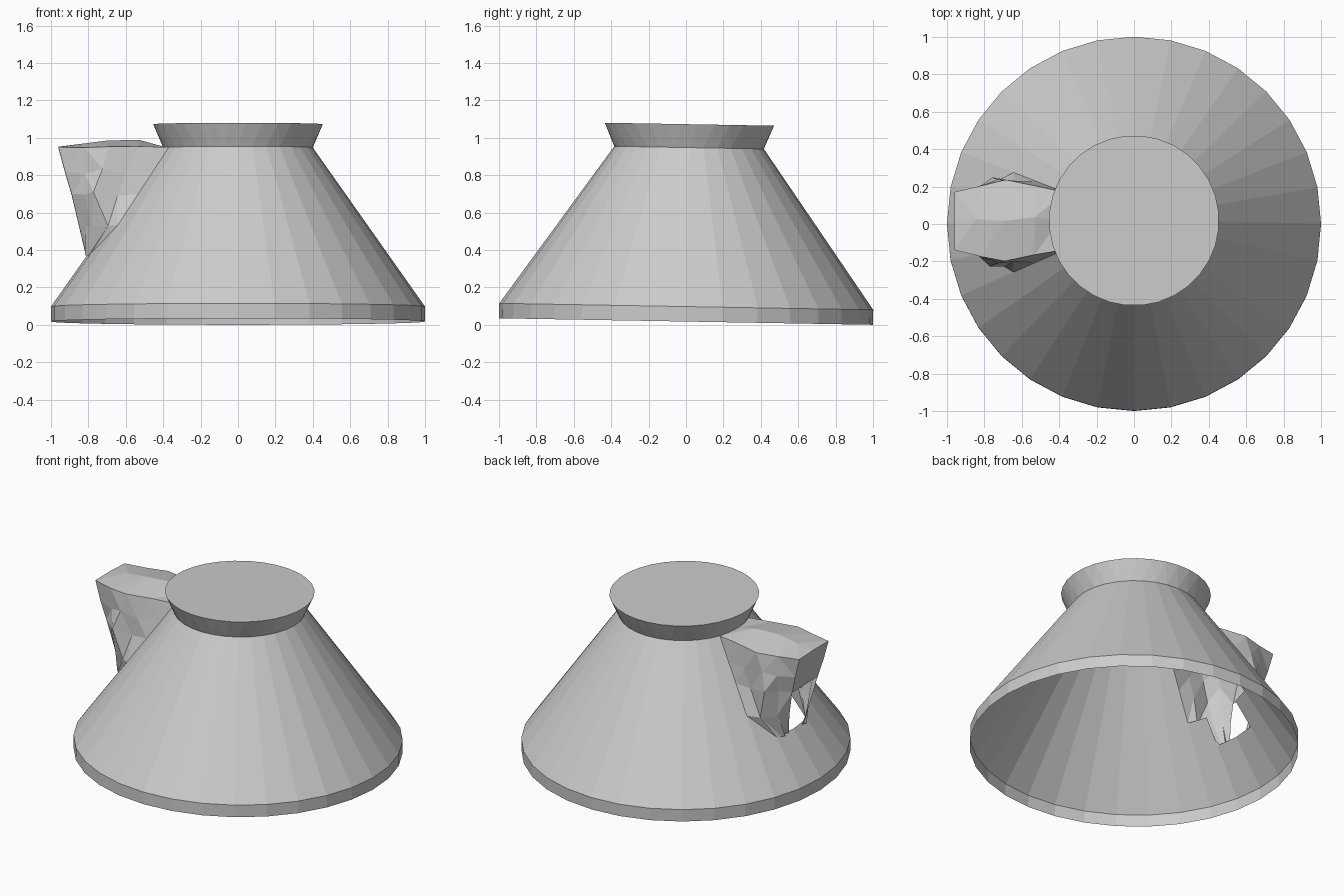
import bpy, bmesh, random
from math import pi, sin, cos, radians
from mathutils import Matrix, Vector

if "Cube" in bpy.data.objects:
    bpy.data.objects.remove(bpy.data.objects["Cube"])

random.seed(4)
SIDES = 32
STEP = 2 * pi / SIDES
TILT = Matrix.Translation((0, 0, 0.0175)) @ Matrix.Rotation(radians(-1), 4, 'X')


def cone_radius(z):
    return 1 - 0.6 * (z - 0.08) / 0.85


def finish(bm, name):
    bmesh.ops.transform(bm, matrix=TILT, verts=bm.verts)
    mesh = bpy.data.meshes.new(name)
    bm.to_mesh(mesh)
    bm.free()
    obj = bpy.data.objects.new(name, mesh)
    bpy.context.collection.objects.link(obj)
    return obj


def ring(bm, r, z, turn=0.0):
    return [bm.verts.new((r * cos((i + turn) * STEP), r * sin((i + turn) * STEP), z))
            for i in range(SIDES)]


# Spout levels: z, attach step on the cone, middle (x, y), outer (x, y)
LEVELS = [
    (0.36, 1, (-0.805, 0.12), (-0.815, 0.07)),
    (0.51, 2, (-0.775, 0.19), (-0.85, 0.11)),
    (0.68, 2, (-0.76, 0.23), (-0.89, 0.135)),
    (0.80, 2, (-0.73, 0.235), (-0.925, 0.15)),
    (0.93, 2, (-0.69, 0.22), (-0.96, 0.155)),
]

# Open conical body with a vertical base band, cut away behind the spout
bm = bmesh.new()
rings = [ring(bm, 1, 0), ring(bm, 1, 0.08)]
rings += [ring(bm, cone_radius(l[0]), l[0]) for l in LEVELS]
for j, (a, b) in enumerate(zip(rings, rings[1:])):
    half = LEVELS[j - 2][1] if j >= 2 else 0
    for i in range(SIDES):
        if SIDES // 2 - half <= i < SIDES // 2 + half:
            continue
        n = (i + 1) % SIDES
        bm.faces.new((a[i], a[n], b[n], b[i]))
finish(bm, "cone_body")

# Flared rim with zigzag facets and a closed flat top
bm = bmesh.new()
low, high = ring(bm, 0.40, 0.93), ring(bm, 0.455, 1.055, 0.5)
for i in range(SIDES):
    n = (i + 1) % SIDES
    bm.faces.new((low[i], low[n], high[i]))
    bm.faces.new((low[n], high[n], high[i]))
bm.faces.new(high)
finish(bm, "flared_rim")

# Rough faceted spout
bm = bmesh.new()


def rough(p, amount):
    return p + Vector([random.uniform(-amount, amount) for _ in range(3)])


def wall_row(level, s):
    z, k, mid, out = level
    r = cone_radius(z)
    a = Vector((-r * cos(k * STEP), s * r * sin(k * STEP), z))
    m = Vector((mid[0], s * mid[1], z))
    o = Vector((out[0], s * out[1], z))
    q = 0.015 if z < 0.9 else 0.006
    pts = [a, rough(a.lerp(m, 0.5), q), rough(m, q), rough(m.lerp(o, 0.5), q), o]
    return [bm.verts.new(p) for p in pts]


def skin(rows):
    for a, b in zip(rows, rows[1:]):
        for i in range(len(a) - 1):
            bm.faces.new((a[i], a[i + 1], b[i + 1], b[i]))


left, right = ([wall_row(l, s) for l in LEVELS] for s in (1, -1))
skin(left)
skin(right)

# Spout roof, raised along the middle
ridge = [bm.verts.new(p) for p in ((-0.40, 0, 0.935), (-0.53, 0.02, 0.972),
                                   (-0.70, 0, 0.968), (-0.84, 0.01, 0.95), (-0.96, 0, 0.935))]
skin([left[-1], ridge, right[-1]])

# Closed upper part of the outer end; the lower part stays open
bm.faces.new((left[-1][-1], ridge[-1], left[-2][-1]))
bm.faces.new((ridge[-1], right[-1][-1], right[-2][-1]))
bm.faces.new((ridge[-1], right[-2][-1], left[-2][-1]))
bm.faces.new((left[-2][-1], right[-2][-1], right[-3][-1], left[-3][-1]))

bmesh.ops.triangulate(bm, faces=bm.faces)
bmesh.ops.recalc_face_normals(bm, faces=bm.faces)
finish(bm, "rough_spout")
